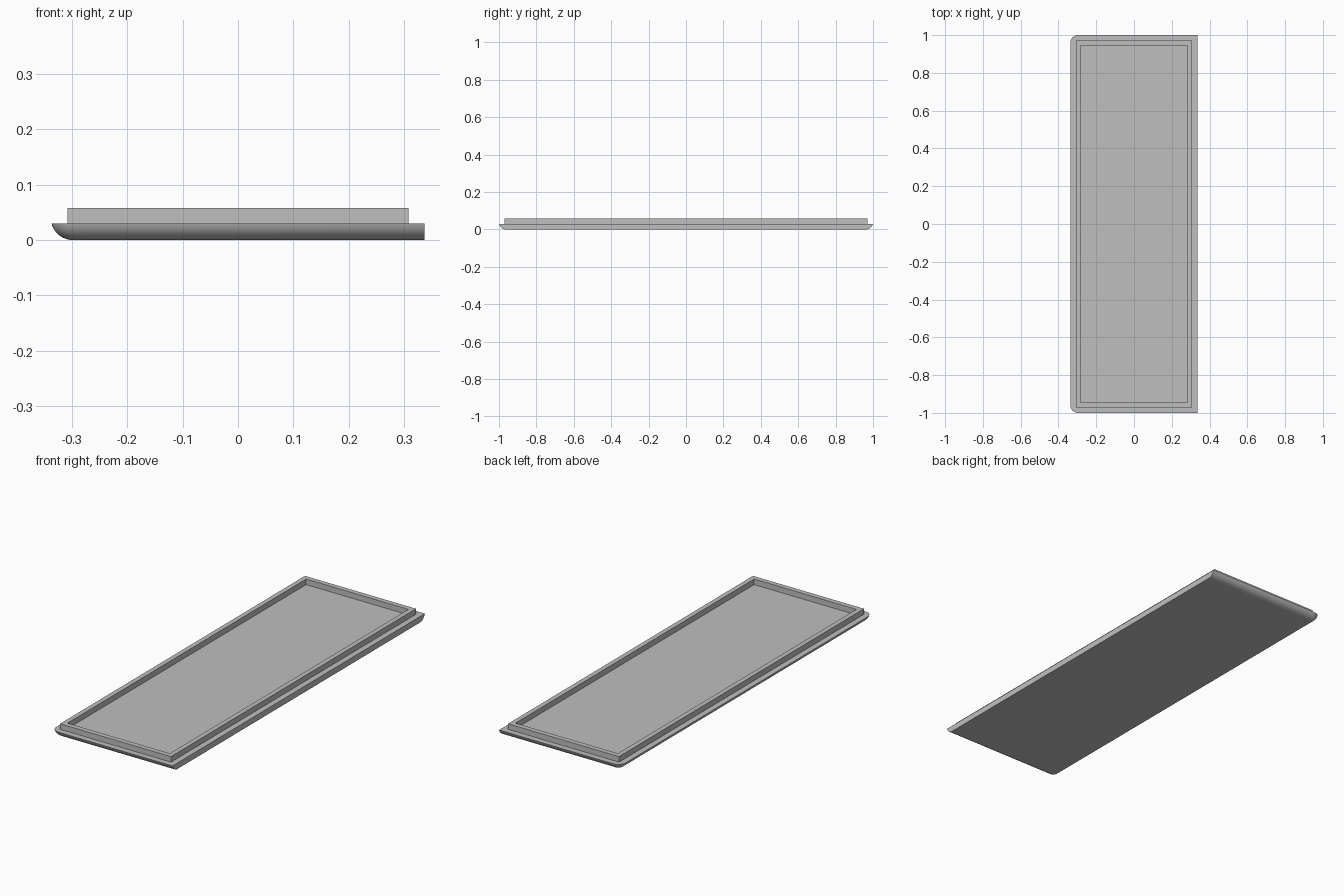
import bpy, bmesh
from math import sin, cos, acos, pi

cube = bpy.data.objects.get("Cube")
if cube:
    bpy.data.objects.remove(cube, do_unlink=True)

HALF_X, HALF_Y = 0.337, 1.0
PLATE_H, LIP_TOP = 0.03, 0.058
EDGE_R = 0.04

grey = bpy.data.materials.new("light grey")
grey.use_nodes = True
grey.diffuse_color = (0.52, 0.52, 0.52, 1)
grey.node_tree.nodes["Principled BSDF"].inputs["Base Color"].default_value = grey.diffuse_color


def finish(name, bm, smooth):
    bmesh.ops.recalc_face_normals(bm, faces=bm.faces)
    mesh = bpy.data.meshes.new(name)
    bm.to_mesh(mesh)
    bm.free()
    mesh.materials.append(grey)
    obj = bpy.data.objects.new(name, mesh)
    bpy.context.collection.objects.link(obj)
    if smooth:
        bpy.ops.object.select_all(action='DESELECT')
        obj.select_set(True)
        bpy.context.view_layer.objects.active = obj
        bpy.ops.object.shade_smooth_by_angle(angle=pi / 6)


def bridge(bm, a, b):
    n = len(a)
    for i in range(n):
        j = (i + 1) % n
        bm.faces.new((a[i], a[j], b[j], b[i]))


def plate_outline(inset, steps=8):
    """Square corners on the straight side, rounded corners on the other."""
    r = EDGE_R - inset
    cx, cy = -HALF_X + EDGE_R, HALF_Y - EDGE_R
    pts = [(HALF_X, -HALF_Y + inset), (HALF_X, HALF_Y - inset)]
    for sign, start in ((1, pi / 2), (-1, pi)):
        for i in range(steps + 1):
            a = start + i / steps * pi / 2
            pts.append((cx + r * cos(a), sign * cy + r * sin(a)))
    return pts


# Base plate: underside rolls up to the rim on three sides
bm = bmesh.new()
t_max = acos(1 - PLATE_H / EDGE_R)
rings = []
for k in range(13):
    t = t_max * k / 12
    inset = EDGE_R * (sin(t_max) - sin(t))
    z = EDGE_R * (1 - cos(t))
    rings.append([bm.verts.new((x, y, z)) for x, y in plate_outline(inset)])
for low, high in zip(rings, rings[1:]):
    bridge(bm, low, high)
bm.faces.new(rings[0])
bm.faces.new(rings[-1])
finish("base_plate", bm, True)

# Raised rectangular lip around the recessed floor
bm = bmesh.new()


def rectangle(hx, hy, z):
    return [bm.verts.new((sx * hx, sy * hy, z))
            for sx, sy in ((1, -1), (1, 1), (-1, 1), (-1, -1))]


OUTER, INNER = (0.308, 0.971), (0.284, 0.946)
loops = [rectangle(*OUTER, PLATE_H), rectangle(*OUTER, LIP_TOP),
         rectangle(*INNER, LIP_TOP), rectangle(*INNER, PLATE_H)]
for a, b in zip(loops, loops[1:] + loops[:1]):
    bridge(bm, a, b)
finish("raised_lip", bm, False)
